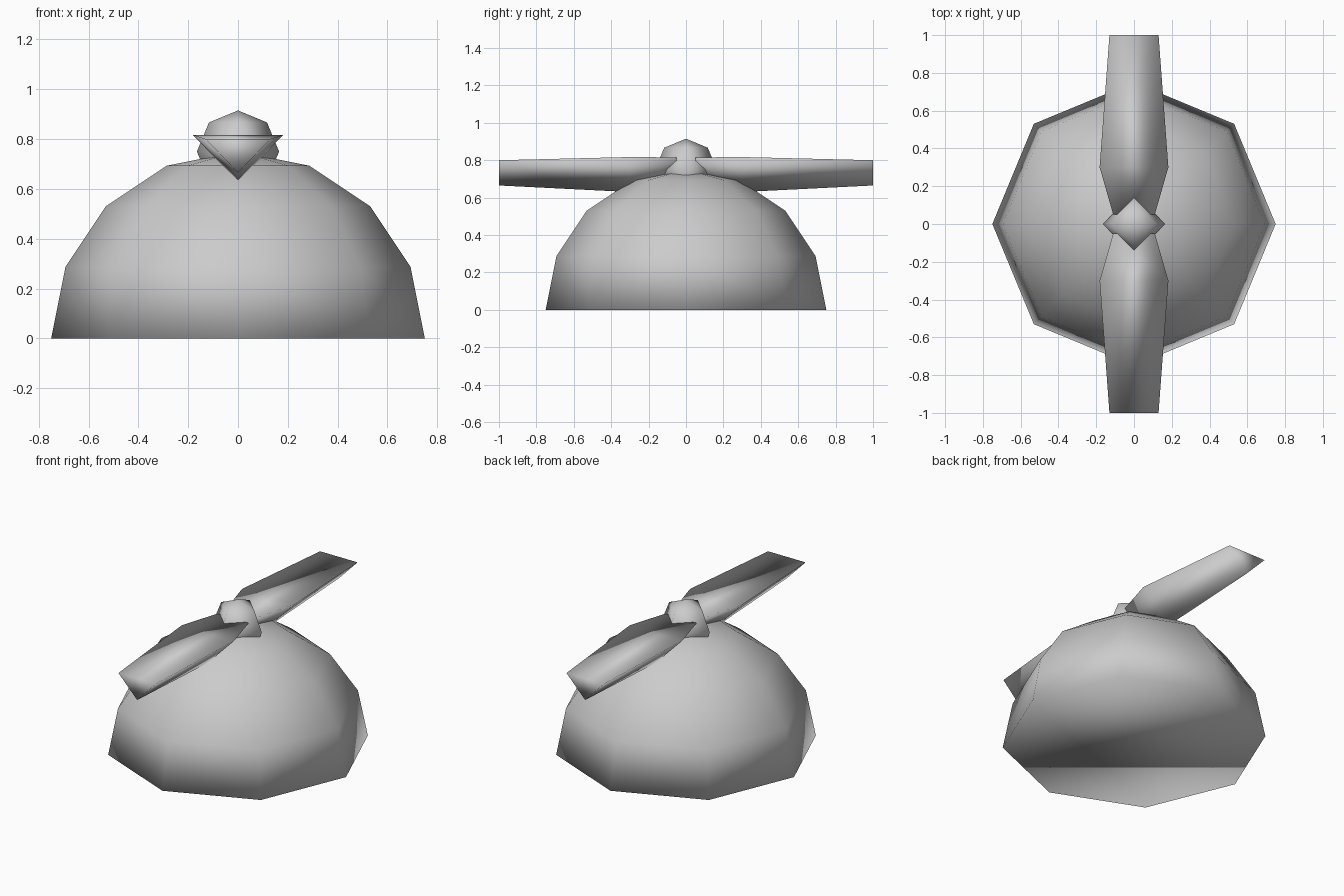
import bpy, bmesh
from mathutils import Matrix

if "Cube" in bpy.data.objects:
    bpy.data.objects.remove(bpy.data.objects["Cube"])


def make_object(name, bm):
    bmesh.ops.recalc_face_normals(bm, faces=bm.faces[:])
    mesh = bpy.data.meshes.new(name)
    bm.to_mesh(mesh)
    bm.free()
    for face in mesh.polygons:
        face.use_smooth = True
    obj = bpy.data.objects.new(name, mesh)
    bpy.context.collection.objects.link(obj)
    return obj


# Cap dome: upper half of an eight-sided sphere, closed underneath
bm = bmesh.new()
bmesh.ops.create_uvsphere(bm, u_segments=8, v_segments=8, radius=0.75)
lower = [v for v in bm.verts if v.co.z < -0.01]
bmesh.ops.delete(bm, geom=lower, context='VERTS')
bmesh.ops.holes_fill(bm, edges=[e for e in bm.edges if e.is_boundary], sides=0)
make_object("cap_dome", bm)

# Hub: four-sided ball sitting in the crown
bm = bmesh.new()
bmesh.ops.create_uvsphere(bm, u_segments=4, v_segments=4, radius=0.165,
                          matrix=Matrix.Translation((0, 0, 0.75)))
make_object("propeller_hub", bm)


# Blades: triangular sections (y, half width, top z, bottom z)
SECTIONS = [(0.05, 0.11, 0.815, 0.70),
            (0.30, 0.182, 0.817, 0.63),
            (1.00, 0.13, 0.80, 0.665)]


def blade(name, side):
    bm = bmesh.new()
    rings = [[bm.verts.new((x, side * y, z))
              for x, z in ((-w, top), (w, top), (0, bottom))]
             for y, w, top, bottom in SECTIONS]
    for a, b in zip(rings, rings[1:]):
        for i in range(3):
            j = (i + 1) % 3
            bm.faces.new((a[i], a[j], b[j], b[i]))
    bm.faces.new(rings[0])
    bm.faces.new(rings[-1])
    make_object(name, bm)


blade("front_blade", -1)
blade("back_blade", 1)
